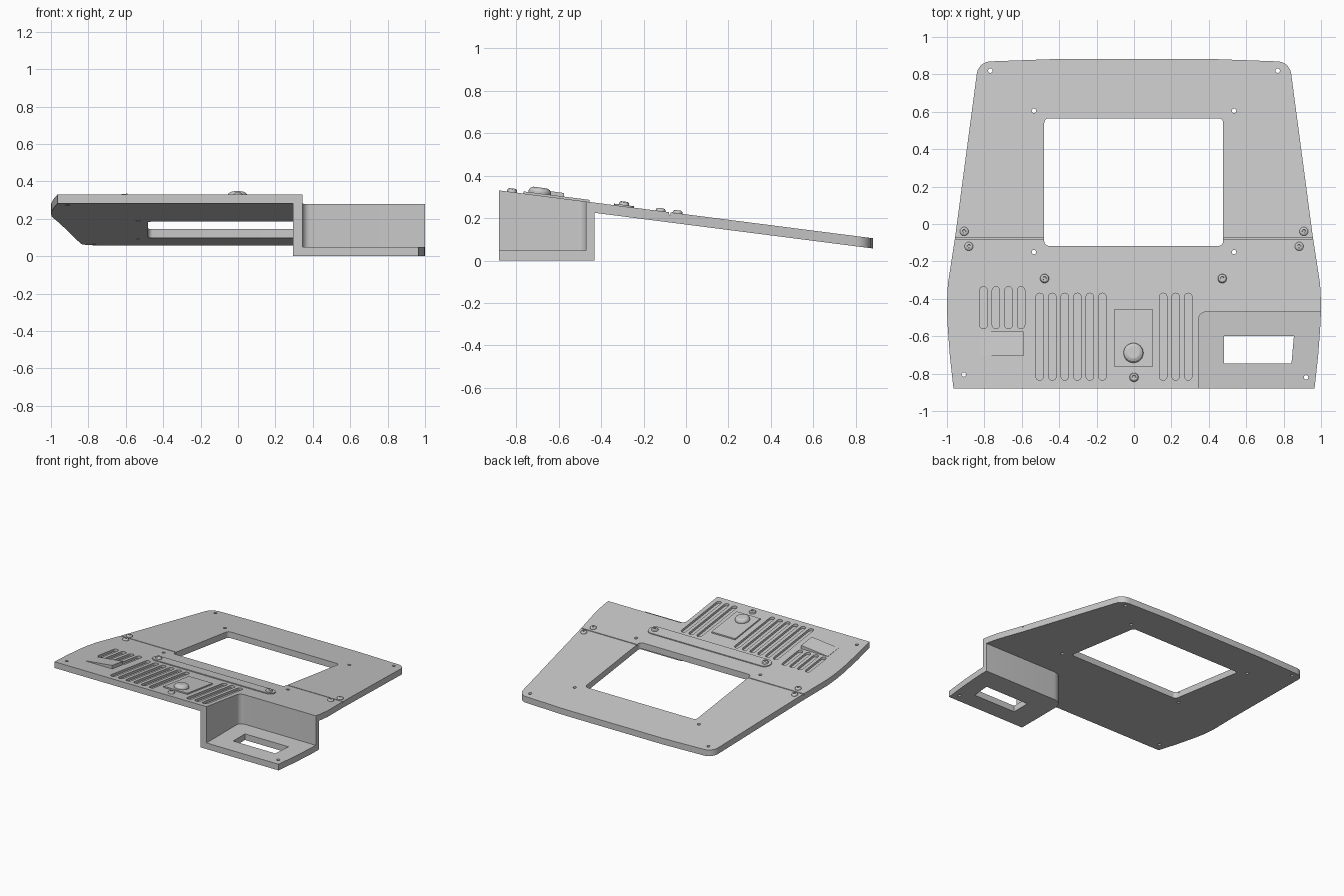
import bpy, bmesh, math
from mathutils import Vector, Matrix

if "Cube" in bpy.data.objects:
    bpy.data.objects.remove(bpy.data.objects["Cube"], do_unlink=True)

SLOPE = 0.128
THICK = 0.048
GREY = (0.59, 0.59, 0.59, 1)

grey = bpy.data.materials.new("matte grey")
grey.use_nodes = True
grey.diffuse_color = GREY
grey.node_tree.nodes["Principled BSDF"].inputs["Base Color"].default_value = GREY


def surface(offset=0.0):
    """Height of the tilted top face, plus an offset."""
    return lambda x, y: 0.2175 - SLOPE * y + offset


def level(z):
    return lambda x, y: z


def rounded(points):
    """Outline from (x, y) or (x, y, radius) corners."""
    out = []
    n = len(points)
    for i, p in enumerate(points):
        c = Vector(p[:2])
        if len(p) < 3:
            out.append(c)
            continue
        u = (Vector(points[i - 1][:2]) - c).normalized()
        v = (Vector(points[(i + 1) % n][:2]) - c).normalized()
        half = u.angle(v) / 2
        centre = c + (u + v).normalized() * p[2] / math.sin(half)
        reach = p[2] / math.tan(half)
        a = (c + u * reach - centre).normalized()
        b = (c + v * reach - centre).normalized()
        for k in range(7):
            # Blend by angle between the two tangent points
            t, whole = k / 6, a.angle(b)
            spoke = a * math.sin((1 - t) * whole) + b * math.sin(t * whole)
            out.append(centre + spoke.normalized() * p[2])
    return out


def box(x0, x1, y0, y1, r=0.0):
    corners = [(x0, y0), (x1, y0), (x1, y1), (x0, y1)]
    return rounded([c + (r,) for c in corners] if r else corners)


def disc(x, y, r, n=16):
    return [Vector((x + r * math.cos(k * math.tau / n), y + r * math.sin(k * math.tau / n)))
            for k in range(n)]


def finish(name, bm):
    bmesh.ops.recalc_face_normals(bm, faces=bm.faces)
    mesh = bpy.data.meshes.new(name)
    bm.to_mesh(mesh)
    bm.free()
    mesh.materials.append(grey)
    ob = bpy.data.objects.new(name, mesh)
    bpy.context.collection.objects.link(ob)
    return ob


def prism(name, outlines, bottom, top):
    """Upright prisms whose ends follow the bottom and top height functions."""
    bm = bmesh.new()
    for line in outlines:
        low = [bm.verts.new((p.x, p.y, bottom(p.x, p.y))) for p in line]
        high = [bm.verts.new((p.x, p.y, top(p.x, p.y))) for p in line]
        bm.faces.new(low[::-1])
        bm.faces.new(high)
        for i in range(len(line)):
            j = (i + 1) % len(line)
            bm.faces.new((low[i], low[j], high[j], high[i]))
    return finish(name, bm)


def cut(ob, outlines, bottom, top):
    cutter = prism("cutter", outlines, bottom, top)
    cutter.hide_render = True
    mod = ob.modifiers.new("cut", "BOOLEAN")
    mod.operation = "DIFFERENCE"
    mod.solver = "EXACT"
    mod.object = cutter
    bpy.context.view_layer.update()
    graph = bpy.context.evaluated_depsgraph_get()
    mesh = bpy.data.meshes.new_from_object(ob.evaluated_get(graph))
    ob.modifiers.clear()
    ob.data = mesh
    bpy.data.objects.remove(cutter, do_unlink=True)


def knob(name, x, y, r, height, lift=0.0, socket=True):
    """Round head standing square to the tilted face."""
    bm = bmesh.new()
    sections = [(1.0, -0.004), (1.0, 0.35 * height), (0.88, 0.75 * height), (0.62, height)]
    if socket:
        sections += [(0.4, height), (0.35, 0.6 * height)]
    rings = [[bm.verts.new((p.x, p.y, z)) for p in disc(0, 0, r * s, 24)] for s, z in sections]
    bm.faces.new(rings[0][::-1])
    bm.faces.new(rings[-1])
    for a, b in zip(rings, rings[1:]):
        for i in range(24):
            j = (i + 1) % 24
            bm.faces.new((a[i], a[j], b[j], b[i]))
    place = Matrix.Translation((x, y, surface(lift)(x, y)))
    bm.transform(place @ Matrix.Rotation(-math.atan(SLOPE), 4, "X"))
    return finish(name, bm)


# Panel block with the outer outline
half = [(0.965, -0.88), (0.985, -0.7), (0.998, -0.52), (1.0, -0.42), (0.995, -0.32),
        (0.955, -0.06), (0.832, 0.867, 0.075), (0.42, 0.882)]
outline = half + [(-p[0],) + p[1:] for p in reversed(half)]
panel = prism("panel", [rounded(outline)], level(0), surface())

# Hollow underneath, leaving the tilted plate and the tray block
under = rounded([(-2, -2), (0.293, -2), (0.293, -0.43, 0.08), (2, -0.43), (2, 2), (-2, 2)])
cut(panel, [under], level(-1), surface(-THICK))

# Sunken tray, open to the front and side
tray = rounded([(0.345, -2), (2, -2), (2, -0.47), (0.345, -0.47, 0.04)])
cut(panel, [tray], level(0.048), level(1))

# Screen opening, tray window and bolt holes
window = [Vector(p) for p in ((0.48, -0.745), (0.842, -0.745), (0.855, -0.6), (0.48, -0.6))]
holes = [(-0.91, -0.805), (0.92, -0.82)]
holes += [(s * x, y) for s in (-1, 1) for x, y in ((0.768, 0.82), (0.535, 0.605), (0.535, -0.15))]
openings = [box(-0.48, 0.477, -0.117, 0.565, 0.025), window]
cut(panel, openings + [disc(x, y, 0.012) for x, y in holes], level(-1), level(1))

# Recessed vent slots and the seam grooves
short_vents = [-0.805 + 0.067 * i for i in range(4)]
long_vents = [-0.504 + 0.067 * i for i in range(6)] + [0.156 + 0.067 * i for i in range(3)]
slots = [box(x - 0.02, x + 0.02, -0.56, -0.335, 0.0195) for x in short_vents]
slots += [box(x - 0.02, x + 0.02, -0.835, -0.37, 0.0195) for x in long_vents]
cut(panel, slots, surface(-0.018), surface(0.1))
seams = [box(-1.2, -0.47, -0.081, -0.074), box(0.465, 1.2, -0.081, -0.074)]
cut(panel, seams, surface(-0.012), surface(0.1))

# Raised strip, button plate and tilted rocker switch
strip = prism("strip", [box(-0.525, 0.52, -0.338, -0.244, 0.0465)], surface(-0.01), surface(0.007))
prism("button_plate", [box(-0.105, 0.1, -0.765, -0.455)], surface(-0.01), surface(0.01))
prism("rocker_switch", [box(-0.82, -0.59, -0.705, -0.575)], surface(-0.01),
      lambda x, y: surface(0.002 + 0.025 * (x + 0.82) / 0.23)(x, y))

# Push button and screw heads
parts = [panel, strip, knob("push_button", -0.003, -0.69, 0.053, 0.028, 0.01, False)]
parts.append(knob("front_screw", 0, -0.82, 0.024, 0.017))
parts += [knob("strip_screw", x, -0.292, 0.024, 0.016, 0.007) for x in (-0.478, 0.472)]
for side in (-1, 1):
    parts.append(knob("seam_screw", side * 0.908, -0.04, 0.023, 0.014))
    parts.append(knob("seam_screw", side * 0.883, -0.12, 0.023, 0.014))

# Smooth the curved parts, keeping edges sharp
for ob in parts:
    bpy.ops.object.select_all(action="DESELECT")
    ob.select_set(True)
    bpy.context.view_layer.objects.active = ob
    bpy.ops.object.shade_smooth_by_angle(angle=math.radians(25))
